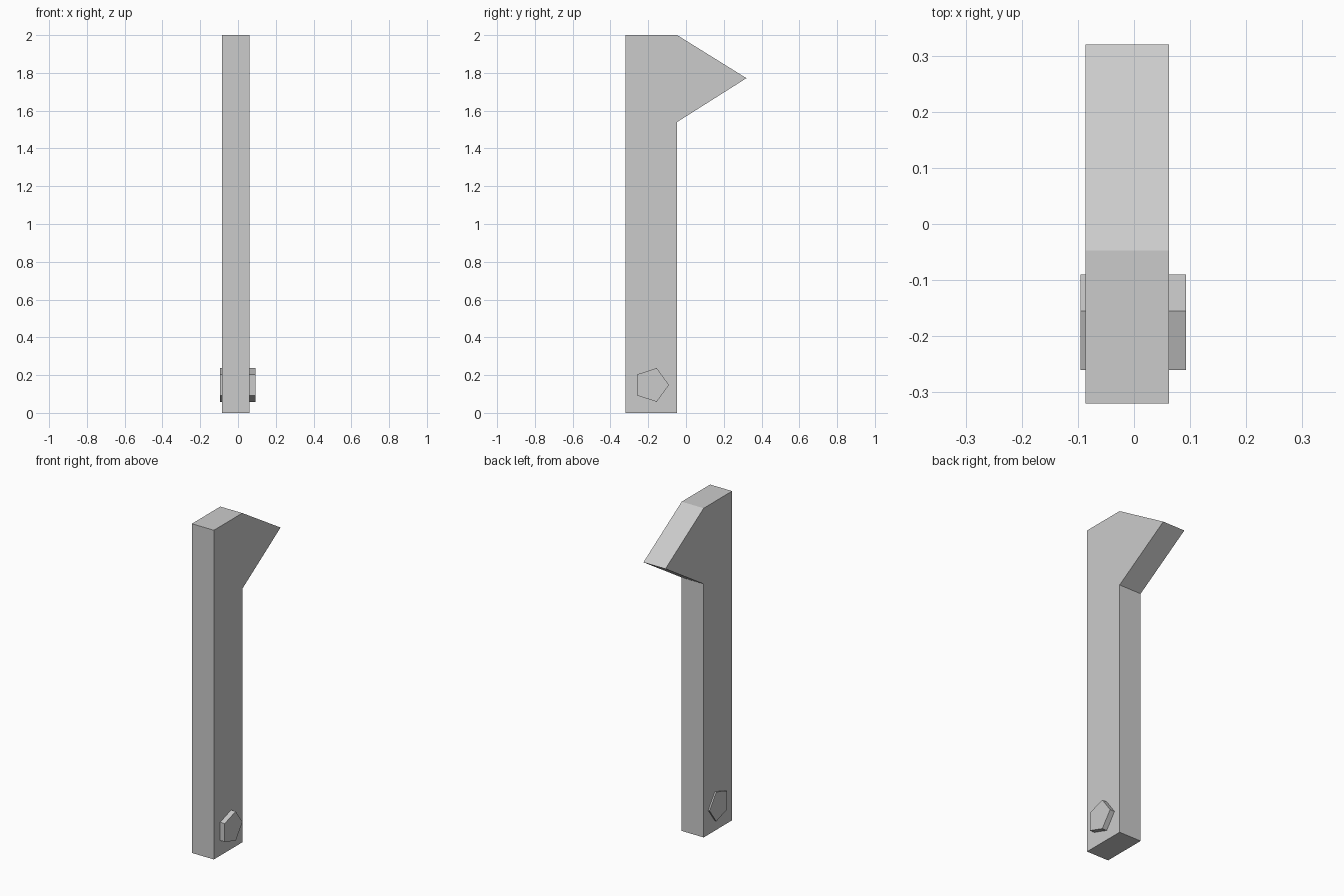
import bpy, bmesh, math

cube = bpy.data.objects.get("Cube")
if cube:
    bpy.data.objects.remove(cube, do_unlink=True)

grey = bpy.data.materials.new("light grey")
grey.use_nodes = True
colour = (0.6, 0.6, 0.6, 1)
grey.diffuse_color = colour
grey.node_tree.nodes["Principled BSDF"].inputs["Base Color"].default_value = colour


def extrude_profile(name, profile, x_min, x_max):
    """Extrude a closed (y, z) outline along x."""
    bm = bmesh.new()
    face = bm.faces.new([bm.verts.new((x_min, y, z)) for y, z in profile])
    side = bmesh.ops.extrude_face_region(bm, geom=[face])["geom"]
    moved = [v for v in side if isinstance(v, bmesh.types.BMVert)]
    bmesh.ops.translate(bm, verts=moved, vec=(x_max - x_min, 0, 0))
    bmesh.ops.recalc_face_normals(bm, faces=bm.faces)
    mesh = bpy.data.meshes.new(name)
    bm.to_mesh(mesh)
    bm.free()
    mesh.materials.append(grey)
    obj = bpy.data.objects.new(name, mesh)
    bpy.context.collection.objects.link(obj)
    return obj


# Tall flat bar with a pointed hook at the top of its back edge
front, back, tip = -0.32, -0.047, 0.32
extrude_profile("hooked_bar", [
    (front, 0), (back, 0), (back, 1.54), (tip, 1.772), (back, 2), (front, 2),
], -0.086, 0.062)

# Five-sided pivot pin through the foot, one corner pointing back
radius, pin_y, pin_z = 0.094, -0.184, 0.148
angles = [math.tau * i / 5 for i in range(5)]
extrude_profile("pivot_pin", [
    (pin_y + radius * math.cos(a), pin_z + radius * math.sin(a)) for a in angles
], -0.095, 0.093)
